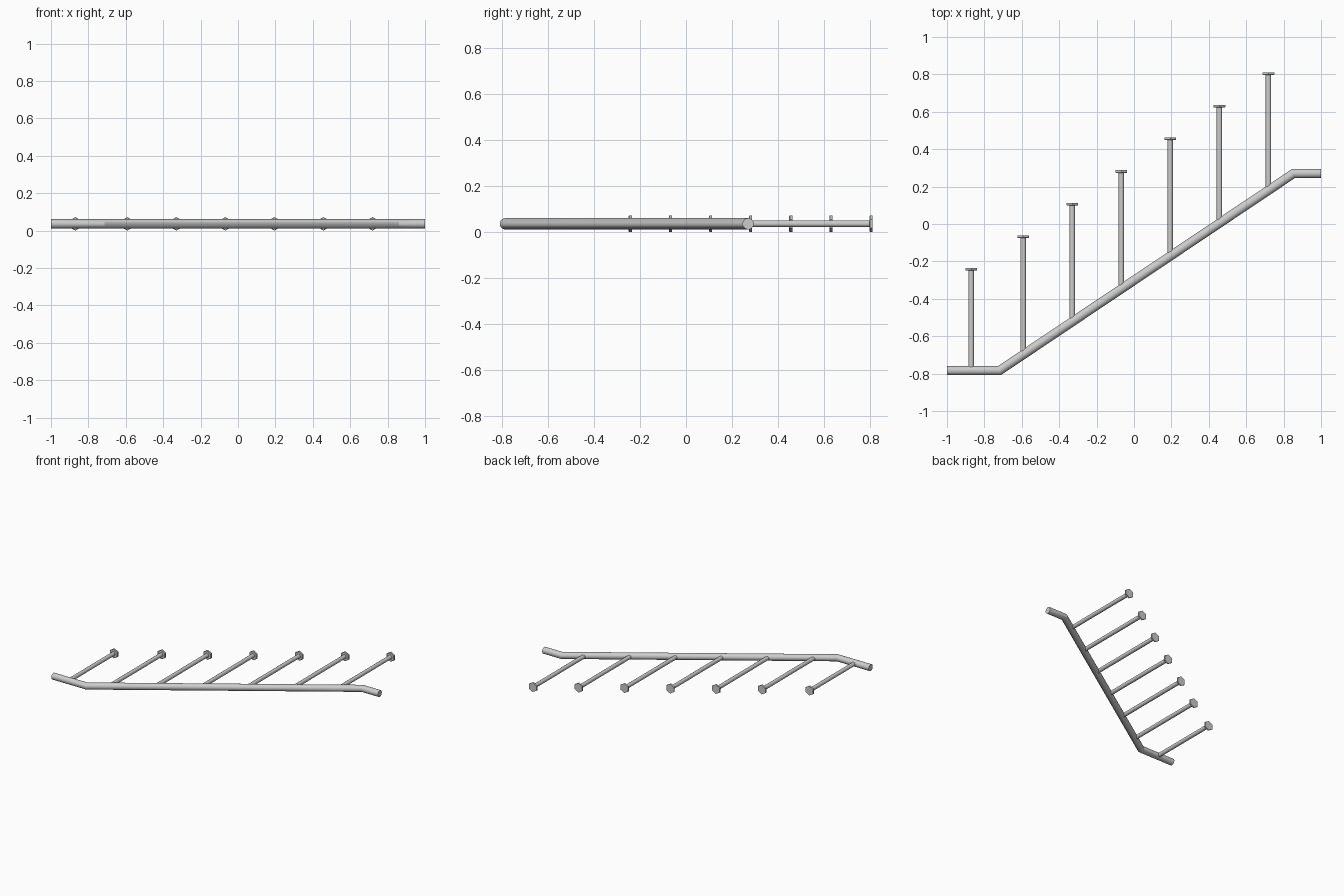
import bpy, bmesh, math
from mathutils import Vector

if "Cube" in bpy.data.objects:
    bpy.data.objects.remove(bpy.data.objects["Cube"])

ZC = 0.036          # height of every axis
RAIL_R = 0.0245
PATH = [Vector((-1, -0.784)), Vector((-0.72, -0.784)),
        Vector((0.853, 0.27)), Vector((1, 0.27))]


def finish(bm, name):
    bmesh.ops.recalc_face_normals(bm, faces=bm.faces)
    me = bpy.data.meshes.new(name)
    bm.to_mesh(me)
    bm.free()
    ob = bpy.data.objects.new(name, me)
    bpy.context.collection.objects.link(ob)
    return ob


def smooth(ob):
    bpy.ops.object.select_all(action='DESELECT')
    ob.select_set(True)
    bpy.context.view_layer.objects.active = ob
    bpy.ops.object.shade_smooth_by_angle(angle=math.radians(31))


def lathe_y(name, x, rings, sides):
    """Closed round bar along y from (y, radius) rings; a vertex points up."""
    bm = bmesh.new()
    loops = []
    for y, r in rings:
        loops.append([bm.verts.new((x + r * math.sin(a), y, ZC + r * math.cos(a)))
                      for a in (2 * math.pi * i / sides for i in range(sides))])
    for a, b in zip(loops, loops[1:]):
        for i in range(sides):
            j = (i + 1) % sides
            bm.faces.new((a[i], a[j], b[j], b[i]))
    bm.faces.new(loops[0])
    bm.faces.new(loops[-1])
    return finish(bm, name)


# Handrail: round tube with mitred bends
bm = bmesh.new()
SIDES = 24
loops = []
for k, p in enumerate(PATH):
    d0 = (p - PATH[k - 1]).normalized() if k > 0 else (PATH[1] - p).normalized()
    d1 = (PATH[k + 1] - p).normalized() if k < len(PATH) - 1 else d0
    t = (d0 + d1).normalized()
    n = Vector((-t.y, t.x)) / t.dot(d0)
    loop = []
    for i in range(SIDES):
        a = 2 * math.pi * i / SIDES
        q = p + n * RAIL_R * math.cos(a)
        loop.append(bm.verts.new((q.x, q.y, ZC + RAIL_R * math.sin(a))))
    loops.append(loop)
for a, b in zip(loops, loops[1:]):
    for i in range(SIDES):
        j = (i + 1) % SIDES
        bm.faces.new((a[i], a[j], b[j], b[i]))
bm.faces.new(loops[0])
bm.faces.new(loops[-1])
smooth(finish(bm, "handrail"))


def rail_y(x):
    (x0, y0), (x1, y1) = PATH[1], PATH[2]
    return y0 if x < x0 else y0 + (y1 - y0) * (x - x0) / (x1 - x0)


# Posts with hexagonal foot plates
for i in range(7):
    x = -0.87 if i == 0 else -0.592 + 0.2622 * (i - 1)
    end = -0.235 + 0.1742 * i
    smooth(lathe_y(f"post_{i + 1}", x, [(rail_y(x), 0.0148), (end - 0.008, 0.0148)], 16))
    lathe_y(f"foot_plate_{i + 1}", x, [(end - 0.014, 0.033), (end - 0.011, 0.036), (end, 0.036)], 6)
